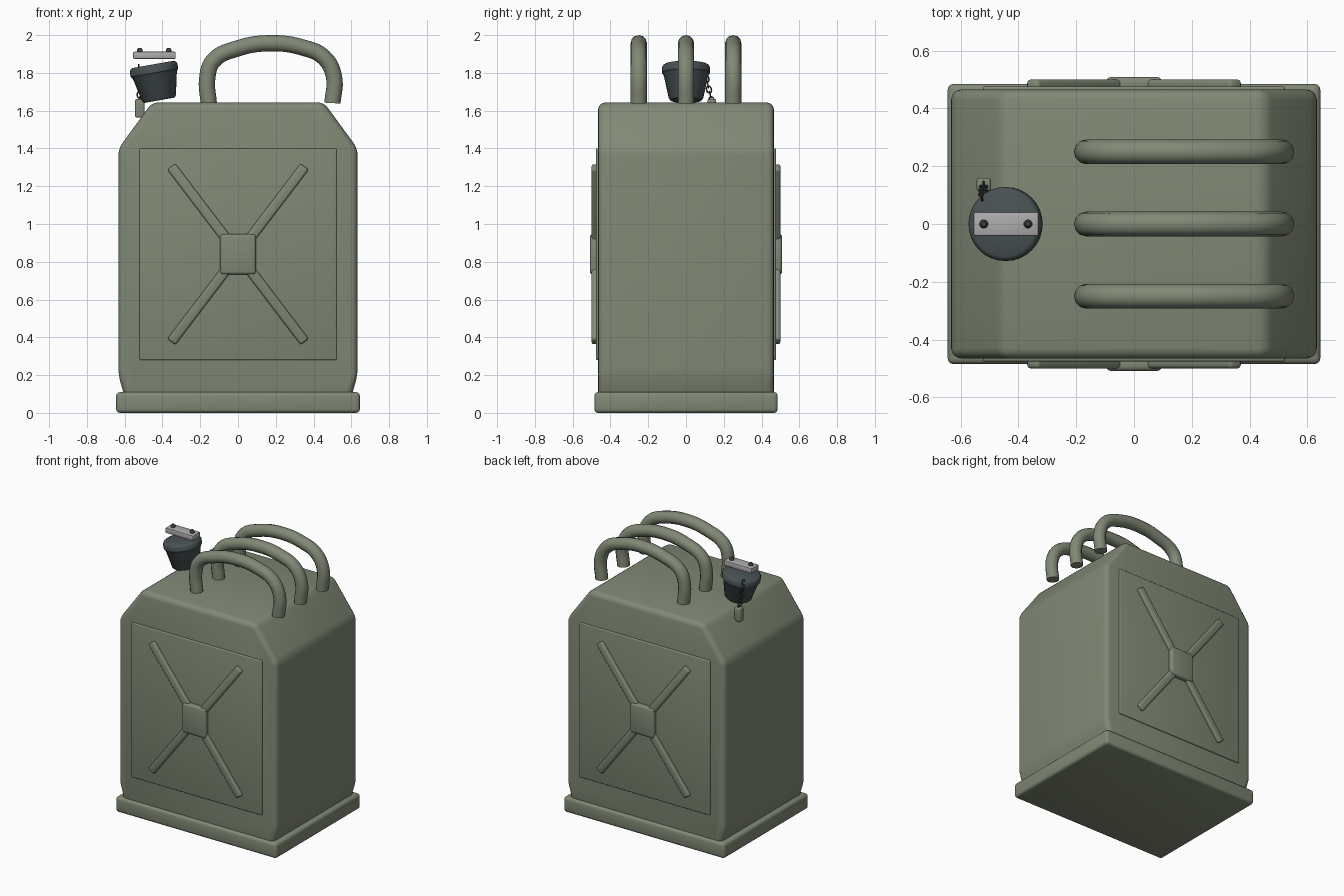
import bpy, bmesh, math
from mathutils import Matrix, Vector

if "Cube" in bpy.data.objects:
    bpy.data.objects.remove(bpy.data.objects["Cube"])


def material(name, rgb):
    m = bpy.data.materials.new(name)
    m.diffuse_color = (*rgb, 1)
    m.use_nodes = True
    m.node_tree.nodes["Principled BSDF"].inputs["Base Color"].default_value = m.diffuse_color
    return m


OLIVE = material("olive_paint", (0.22, 0.25, 0.18))
DARK = material("dark_rubber", (0.065, 0.083, 0.088))
STEEL = material("pale_steel", (0.42, 0.42, 0.42))
SCREW = material("dark_screw", (0.05, 0.055, 0.055))


def finish(bm, name, mat, bevel=0.0, segments=3, smooth=35):
    """Bevel, write to an object, colour and smooth."""
    bmesh.ops.recalc_face_normals(bm, faces=bm.faces)
    if bevel:
        bmesh.ops.bevel(bm, geom=list(bm.edges), offset=bevel, segments=segments,
                        profile=0.5, affect='EDGES', clamp_overlap=True)
    bmesh.ops.recalc_face_normals(bm, faces=bm.faces)
    me = bpy.data.meshes.new(name)
    bm.to_mesh(me)
    bm.free()
    ob = bpy.data.objects.new(name, me)
    bpy.context.collection.objects.link(ob)
    me.materials.append(mat)
    shade(ob, smooth)
    return ob


def shade(ob, angle=35):
    bpy.ops.object.select_all(action='DESELECT')
    ob.select_set(True)
    bpy.context.view_layer.objects.active = ob
    bpy.ops.object.shade_smooth_by_angle(angle=math.radians(angle))


def box(name, center, size, mat, bevel=0.01, tilt=0.0, segments=3):
    bm = bmesh.new()
    bmesh.ops.create_cube(bm, size=1)
    m = (Matrix.Translation(center) @ Matrix.Rotation(tilt, 4, 'Y'))
    bmesh.ops.scale(bm, vec=size, verts=bm.verts)
    bmesh.ops.transform(bm, matrix=m, verts=bm.verts)
    return finish(bm, name, mat, bevel, segments)


def lathe(name, profile, matrix, mat, steps=32):
    bm = bmesh.new()
    vs = [bm.verts.new((r, 0, z)) for r, z in profile]
    es = [bm.edges.new(p) for p in zip(vs, vs[1:])]
    bmesh.ops.spin(bm, geom=vs + es, cent=(0, 0, 0), axis=(0, 0, 1),
                   angle=2 * math.pi, steps=steps)
    bmesh.ops.remove_doubles(bm, verts=bm.verts, dist=1e-4)
    bmesh.ops.transform(bm, matrix=matrix, verts=bm.verts)
    return finish(bm, name, mat)


def tube(name, points, radius, mat, closed=False, sides=4, steps=6):
    """Smooth round tube through the points."""
    cu = bpy.data.curves.new(name, 'CURVE')
    cu.dimensions = '3D'
    cu.bevel_depth, cu.bevel_resolution = radius, sides
    cu.resolution_u, cu.use_fill_caps = steps, True
    sp = cu.splines.new('BEZIER')
    sp.bezier_points.add(len(points) - 1)
    sp.use_cyclic_u = closed
    for bp, p in zip(sp.bezier_points, points):
        bp.co = p
        bp.handle_left_type = bp.handle_right_type = 'AUTO'
    ob = bpy.data.objects.new(name, cu)
    bpy.context.collection.objects.link(ob)
    cu.materials.append(mat)
    bpy.ops.object.select_all(action='DESELECT')
    ob.select_set(True)
    bpy.context.view_layer.objects.active = ob
    bpy.ops.object.convert(target='MESH')
    shade(bpy.context.view_layer.objects.active, 40)


# Body: sloped-shoulder profile extruded front to back
half = [(0.588, 0.04), (0.633, 0.20), (0.633, 1.40), (0.455, 1.643)]
profile = half + [(-x, z) for x, z in reversed(half)]
bm = bmesh.new()
face = bm.faces.new([bm.verts.new((x, -0.465, z)) for x, z in profile])
ext = bmesh.ops.extrude_face_region(bm, geom=[face])
bmesh.ops.translate(bm, vec=(0, 0.93, 0),
                    verts=[v for v in ext["geom"] if isinstance(v, bmesh.types.BMVert)])
finish(bm, "can_body", OLIVE, 0.036, 4)

# Base skirt
box("base_skirt", (0, 0, 0.055), (1.29, 0.97, 0.11), OLIVE, 0.02)

# Pressed panel, crossed ribs and centre plate on both broad faces
for side, s in (("front", -1), ("back", 1)):
    box(side + "_panel", (0, s * 0.455, 0.84), (1.045, 0.042, 1.12), OLIVE, 0.007)
    for label, t in (("rising", -1), ("falling", 1)):
        box(f"{side}_{label}_rib", (0, s * 0.48, 0.84), (1.166, 0.04, 0.054), OLIVE,
            0.012, t * math.atan2(0.464, 0.353))
    box(side + "_centre_plate", (0, s * 0.485, 0.84), (0.19, 0.048, 0.215), OLIVE, 0.016)

# Three carrying handles
arch = [(-0.155, 1.64), (-0.163, 1.77), (-0.13, 1.865), (0, 1.93), (0.17, 1.957),
        (0.34, 1.935), (0.455, 1.882), (0.508, 1.78), (0.5, 1.64)]
for name, y in (("front", -0.25), ("middle", 0), ("back", 0.25)):
    tube(name + "_handle", [(x, y, z) for x, z in arch], 0.043, OLIVE)

# Tilted stopper with a wide lip
stopper = [(0, 0), (0.112, 0), (0.122, -0.006), (0.128, -0.018), (0.128, -0.045),
           (0.118, -0.058), (0.091, -0.183), (0.082, -0.193), (0, -0.193)]
lathe("stopper", stopper,
      Matrix.Translation((-0.45, 0, 1.845)) @ Matrix.Rotation(math.radians(-10), 4, 'Y'), DARK)

# Locking bar with two screws
box("locking_bar", (-0.4425, 0, 1.893), (0.225, 0.082, 0.038), STEEL, 0.006, segments=2)
for name, x in (("left", -0.52), ("right", -0.367)):
    lathe(name + "_screw", [(0, 0.022), (0.008, 0.022), (0.015, 0.012), (0.015, -0.005), (0, -0.005)],
          Matrix.Translation((x, 0, 1.911)), SCREW, 12)

# Chain bracket on the shoulder
box("chain_bracket", (-0.52, 0.137, 1.613), (0.05, 0.045, 0.1), OLIVE, 0.01)

# Chain of alternating links from stopper to bracket
start, end, count = Vector((-0.525, 0.095, 1.825)), Vector((-0.52, 0.135, 1.655)), 7
down = (end - start).normalized()
across = (down.cross(Vector((1, 0, 0))).normalized(), Vector((1, 0, 0)))
for i in range(count):
    c = start.lerp(end, i / (count - 1))
    w = across[i % 2]
    ring = [c + down * 0.019 * math.cos(a) + w * 0.013 * math.sin(a)
            for a in (k * math.pi / 4 for k in range(8))]
    tube(f"chain_link_{i + 1}", ring, 0.004, SCREW, True, 1, 2)
